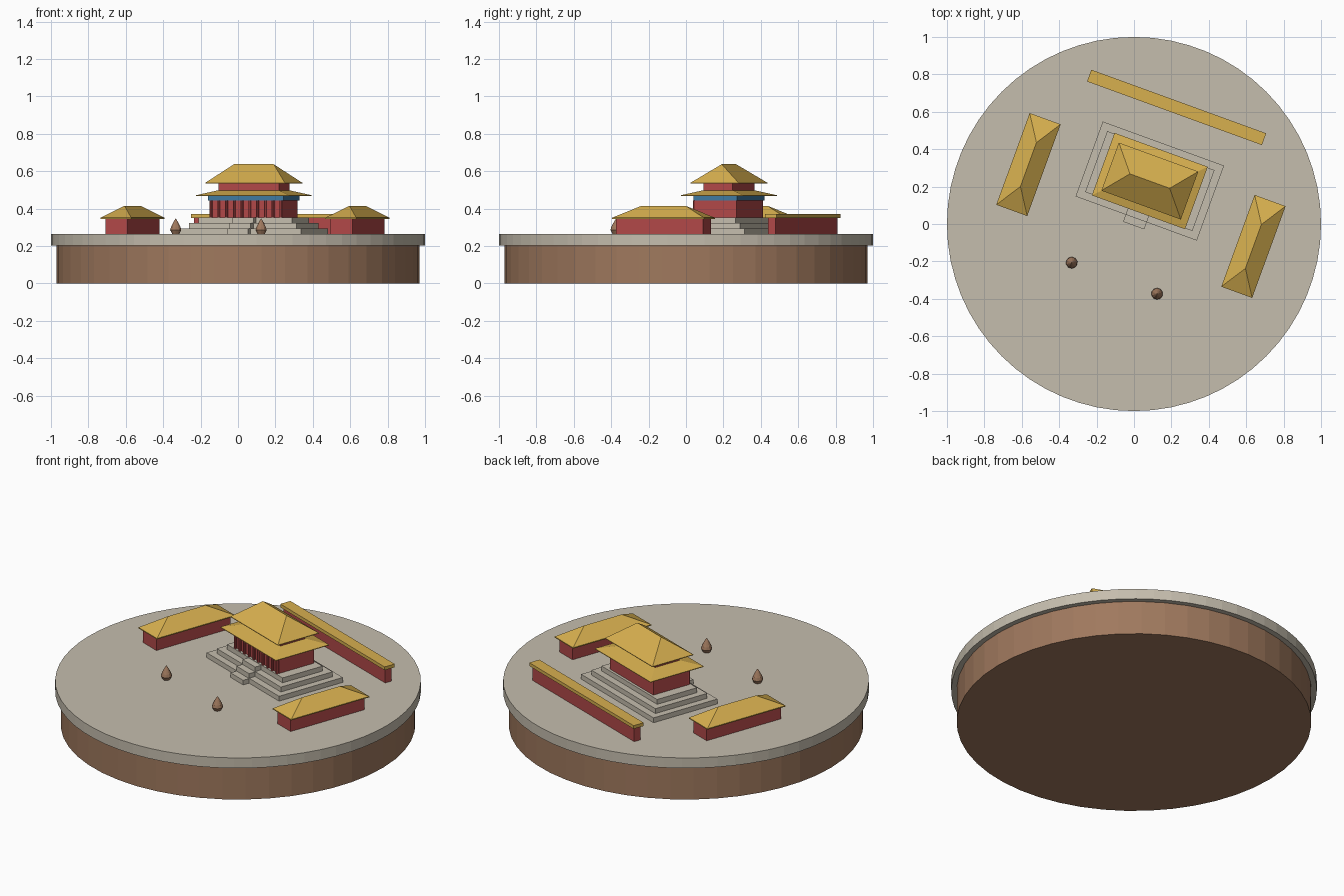
import bpy, bmesh
from math import radians
from mathutils import Matrix, Vector

if "Cube" in bpy.data.objects:
    bpy.data.objects.remove(bpy.data.objects["Cube"])


def material(name, r, g, b):
    colour = [(c / 255) ** 2.2 for c in (r, g, b)] + [1]
    m = bpy.data.materials.new(name)
    m.use_nodes = True
    m.diffuse_color = colour
    m.node_tree.nodes["Principled BSDF"].inputs["Base Color"].default_value = colour
    return m


stone = material("pale stone", 196, 188, 172)
earth = material("brown earth", 158, 120, 94)
gold = material("golden tile", 214, 174, 80)
red = material("red wall", 176, 74, 74)
blue = material("blue beam", 66, 122, 160)

# The courtyard is turned on the round base
GROUND = 0.265
COURT = Matrix.Translation((0.037, 0.099, 0)) @ Matrix.Rotation(radians(-20), 4, "Z")
HALL_Y = 0.139


def finish(name, bm, mat, place=COURT):
    bmesh.ops.recalc_face_normals(bm, faces=bm.faces)
    mesh = bpy.data.meshes.new(name)
    bm.to_mesh(mesh)
    bm.free()
    mesh.materials.append(mat)
    ob = bpy.data.objects.new(name, mesh)
    ob.matrix_world = place
    bpy.context.collection.objects.link(ob)
    return ob


def box(name, mat, x, y, sx, sy, z0, z1):
    bm = bmesh.new()
    bmesh.ops.create_cube(bm, size=1)
    for v in bm.verts:
        v.co = Vector((x + v.co.x * sx, y + v.co.y * sy, z0 + (v.co.z + 0.5) * (z1 - z0)))
    return finish(name, bm, mat)


def roof(name, x, y, base, top, z0, z1, lip=0.004):
    """Hipped roof: eave rectangle rising to a smaller rectangle or ridge."""
    bm = bmesh.new()
    rings = []
    for (sx, sy), z in ((base, z0), (base, z0 + lip), (top, z1)):
        rings.append([bm.verts.new((x + i * sx / 2, y + j * sy / 2, z))
                      for i, j in ((-1, -1), (1, -1), (1, 1), (-1, 1))])
    for low, high in zip(rings, rings[1:]):
        for k in range(4):
            n = (k + 1) % 4
            bm.faces.new((low[k], low[n], high[n], high[k]))
    bm.faces.new(rings[0])
    bm.faces.new(rings[-1])
    bmesh.ops.remove_doubles(bm, verts=bm.verts, dist=0.0005)
    return finish(name, bm, gold)


def cylinder(name, mat, x, y, r0, r1, z0, z1, sides, place=COURT):
    bm = bmesh.new()
    bmesh.ops.create_cone(bm, cap_ends=True, segments=sides, radius1=r0, radius2=r1, depth=z1 - z0)
    bmesh.ops.translate(bm, verts=bm.verts, vec=(x, y, (z0 + z1) / 2))
    return finish(name, bm, mat, place)


# Round base
cylinder("earth_base", earth, 0, 0, 0.97, 0.97, 0, 0.203, 48, Matrix())
cylinder("stone_ground", stone, 0, 0, 1, 1, 0.203, GROUND, 64, Matrix())

# Three terraces, each with a front step
RISE = 0.0295
for i in range(3):
    depth = 0.426 - i * 0.08
    z = GROUND + i * RISE
    box(f"terrace_{i + 1}", stone, 0, HALL_Y, 0.69 - i * 0.08, depth, z, z + RISE)
    box(f"front_step_{i + 1}", stone, 0, HALL_Y - depth / 2 - 0.018, 0.12, 0.044, z, z + RISE - 0.002)

# Main hall
FLOOR = GROUND + 3 * RISE
box("hall_wall", red, 0, HALL_Y, 0.414, 0.236, FLOOR, 0.445)
box("hall_beam", blue, 0, HALL_Y, 0.428, 0.25, 0.443, 0.468)
for i in range(10):
    cylinder(f"column_{i + 1}", red, -0.198 + i * 0.044, HALL_Y - 0.124, 0.008, 0.008, FLOOR, 0.444, 8)
roof("lower_roof", 0, HALL_Y, (0.53, 0.355), (0.35, 0.172), 0.467, 0.497)
box("upper_wall", red, 0, HALL_Y, 0.344, 0.165, 0.485, 0.537)
roof("upper_roof", 0, HALL_Y, (0.452, 0.273), (0.226, 0), 0.534, 0.637)

# Side halls, mirrored across the courtyard
for side, s in (("left", 1), ("right", -1)):
    box(f"{side}_side_hall_wall", red, s * 0.64, 0, 0.126, 0.495, GROUND, 0.348)
    roof(f"{side}_side_hall_roof", s * 0.64, 0, (0.176, 0.522), (0, 0.25), 0.345, 0.415, 0.006)

# Back wall with its tiled cap
box("back_wall", red, 0, 0.558, 0.97, 0.042, GROUND, 0.352)
box("back_wall_cap", gold, 0, 0.558, 0.995, 0.067, 0.35, 0.37)

# Teardrop ornaments: spun profile
for side, s in (("left", 1), ("right", -1)):
    bm = bmesh.new()
    profile = [(0, 0), (0.02, 0), (0.031, 0.02), (0.026, 0.037), (0.012, 0.064), (0, 0.083)]
    verts = [bm.verts.new((r, 0, z)) for r, z in profile]
    edges = [bm.edges.new(pair) for pair in zip(verts, verts[1:])]
    bmesh.ops.spin(bm, geom=verts + edges, axis=(0, 0, 1), cent=(0, 0, 0), angle=radians(360), steps=10)
    bmesh.ops.remove_doubles(bm, verts=bm.verts, dist=0.0005)
    finish(f"{side}_ornament", bm, earth, COURT @ Matrix.Translation((s * 0.243, -0.414, GROUND)))
